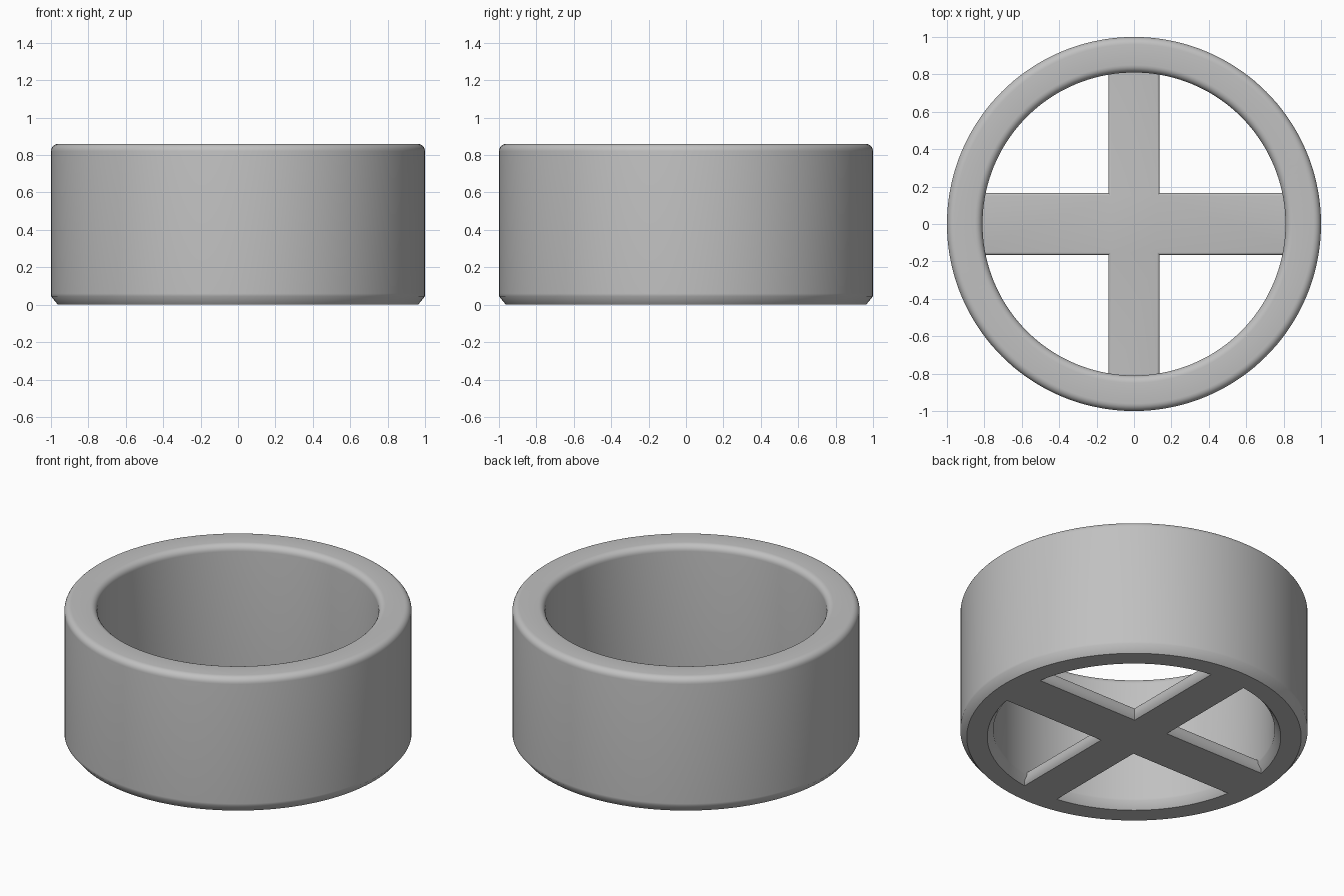
import bpy, bmesh, math

if "Cube" in bpy.data.objects:
    bpy.data.objects.remove(bpy.data.objects["Cube"], do_unlink=True)

HEIGHT, R_OUT, R_IN, FILLET = 0.86, 1.0, 0.81, 0.04

grey = bpy.data.materials.new("light grey")
grey.use_nodes = True
colour = (0.53, 0.53, 0.53, 1)
grey.diffuse_color = colour
grey.node_tree.nodes["Principled BSDF"].inputs["Base Color"].default_value = colour


def finish(bm, name):
    bmesh.ops.recalc_face_normals(bm, faces=bm.faces)
    mesh = bpy.data.meshes.new(name)
    bm.to_mesh(mesh)
    bm.free()
    mesh.materials.append(grey)
    obj = bpy.data.objects.new(name, mesh)
    bpy.context.collection.objects.link(obj)
    bpy.ops.object.select_all(action="DESELECT")
    obj.select_set(True)
    bpy.context.view_layer.objects.active = obj
    bpy.ops.object.shade_smooth_by_angle(angle=math.radians(45))
    return obj


def arc(cx, cz, r, start, end, steps=6):
    angles = [math.radians(start + (end - start) * i / steps) for i in range(steps + 1)]
    return [(cx + r * math.cos(a), cz + r * math.sin(a)) for a in angles]


# Ring wall: chamfered foot, rounded rim
profile = [(R_OUT - 0.037, 0), (R_OUT, 0.045), (R_OUT, 0.06)]
profile += arc(R_OUT - FILLET, HEIGHT - FILLET, FILLET, 0, 90)
profile += arc(R_IN + FILLET, HEIGHT - FILLET, FILLET, 90, 180)
profile += [(R_IN, 0.06), (R_IN, 0.045), (R_IN + 0.035, 0)]
bm = bmesh.new()
verts = [bm.verts.new((r, 0, z)) for r, z in profile]
edges = [bm.edges.new((v, verts[i - 1])) for i, v in enumerate(verts)]
bmesh.ops.spin(bm, geom=verts + edges, cent=(0, 0, 0), axis=(0, 0, 1),
               angle=math.tau, steps=144, use_merge=True)
bmesh.ops.remove_doubles(bm, verts=bm.verts, dist=1e-5)
finish(bm, "ring_wall")


# Cross-shaped brace at the foot, with softened edges
def cross_outline(inset, reach=0.9):
    a, b = 0.136 - inset, 0.165 - inset
    corner = [(reach, b), (a, b), (a, reach)]
    pts = []
    for sx, sy in ((1, 1), (-1, 1), (-1, -1), (1, -1)):
        quarter = corner if sx * sy > 0 else corner[::-1]
        pts += [(x * sx, y * sy) for x, y in quarter]
    return pts


BRACE_TOP, SOFT = 0.072, 0.014
levels = [(0.015, 0), (0, 0.018)]
levels += [(SOFT - x, z) for x, z in arc(0, BRACE_TOP - SOFT, SOFT, 0, 90, 4)]
bm = bmesh.new()
loops = [[bm.verts.new((x, y, z)) for x, y in cross_outline(inset)] for inset, z in levels]
for low, high in zip(loops, loops[1:]):
    for i in range(len(low)):
        bm.faces.new((low[i - 1], low[i], high[i], high[i - 1]))
bm.faces.new(loops[0][::-1])
bm.faces.new(loops[-1])
finish(bm, "cross_brace")
